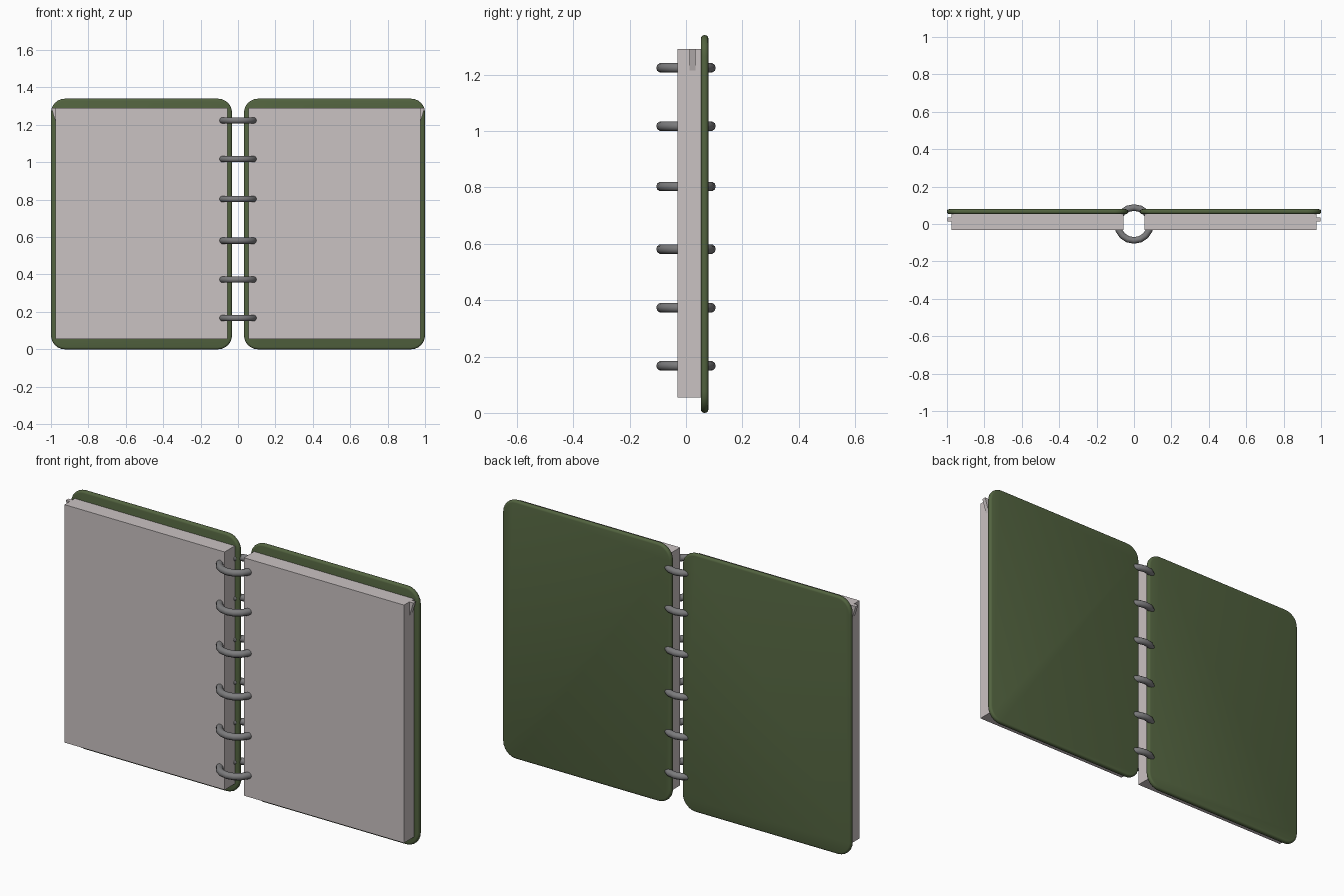
import bpy, bmesh, math
from mathutils import Matrix

if "Cube" in bpy.data.objects:
    bpy.data.objects.remove(bpy.data.objects["Cube"])


def material(name, rgb):
    m = bpy.data.materials.new(name)
    m.diffuse_color = (*rgb, 1)
    m.use_nodes = True
    m.node_tree.nodes["Principled BSDF"].inputs["Base Color"].default_value = m.diffuse_color
    return m


GREEN = material("dark_green_cover", (0.085, 0.125, 0.05))
PAPER = material("pale_paper", (0.59, 0.54, 0.54))
METAL = material("grey_metal", (0.2, 0.2, 0.205))


def make_object(name, bm, mat, mirror=True):
    bmesh.ops.recalc_face_normals(bm, faces=bm.faces)
    me = bpy.data.meshes.new(name)
    bm.to_mesh(me)
    bm.free()
    ob = bpy.data.objects.new(name, me)
    bpy.context.collection.objects.link(ob)
    me.materials.append(mat)
    if mirror:
        ob.modifiers.new("mirror", 'MIRROR')
    return ob


def box(lo, hi):
    bm = bmesh.new()
    size = [b - a for a, b in zip(lo, hi)]
    mid = [(a + b) / 2 for a, b in zip(lo, hi)]
    bmesh.ops.create_cube(bm, size=1, matrix=Matrix.Translation(mid) @ Matrix.Diagonal((*size, 1)))
    return bm


def smooth(ob, angle):
    bpy.ops.object.select_all(action='DESELECT')
    ob.select_set(True)
    bpy.context.view_layer.objects.active = ob
    bpy.ops.object.shade_smooth_by_angle(angle=math.radians(angle))


# covers: rounded corners, then softly rolled edges
bm = box((0.032, 0.053, 0), (1.0, 0.079, 1.34))
upright = [e for e in bm.edges if abs(e.verts[0].co.y - e.verts[1].co.y) > 0.01]
bmesh.ops.bevel(bm, geom=upright, offset=0.075, segments=6, profile=0.5, affect='EDGES')
rim = [e for e in bm.edges if abs(e.verts[0].co.y - e.verts[1].co.y) < 0.001]
bmesh.ops.bevel(bm, geom=rim, offset=0.011, segments=3, profile=0.5, affect='EDGES')
smooth(make_object("covers", bm, GREEN), 40)

# page blocks
make_object("page_blocks", box((0.055, -0.031, 0.055), (0.975, 0.055, 1.29)), PAPER)

# bent page corners: small wedges sticking out at the upper outer edge
bm = bmesh.new()
profile = [(0.97, 1.29), (0.998, 1.29), (0.975, 1.215), (0.97, 1.215)]
face = bm.faces.new([bm.verts.new((x, 0.013, z)) for x, z in profile])
ext = bmesh.ops.extrude_face_region(bm, geom=[face])
bmesh.ops.translate(bm, vec=(0, 0.021, 0),
                    verts=[g for g in ext["geom"] if isinstance(g, bmesh.types.BMVert)])
make_object("bent_page_corners", bm, PAPER)

# binder rings
for i, z in enumerate((1.224, 1.017, 0.803, 0.581, 0.373, 0.167)):
    bpy.ops.mesh.primitive_torus_add(major_segments=16, minor_segments=10, major_radius=0.088,
                                     minor_radius=0.0175, location=(0, 0, z))
    ring = bpy.context.object
    ring.name = f"binder_ring_{i + 1}"
    ring.data.materials.append(METAL)
    smooth(ring, 60)
